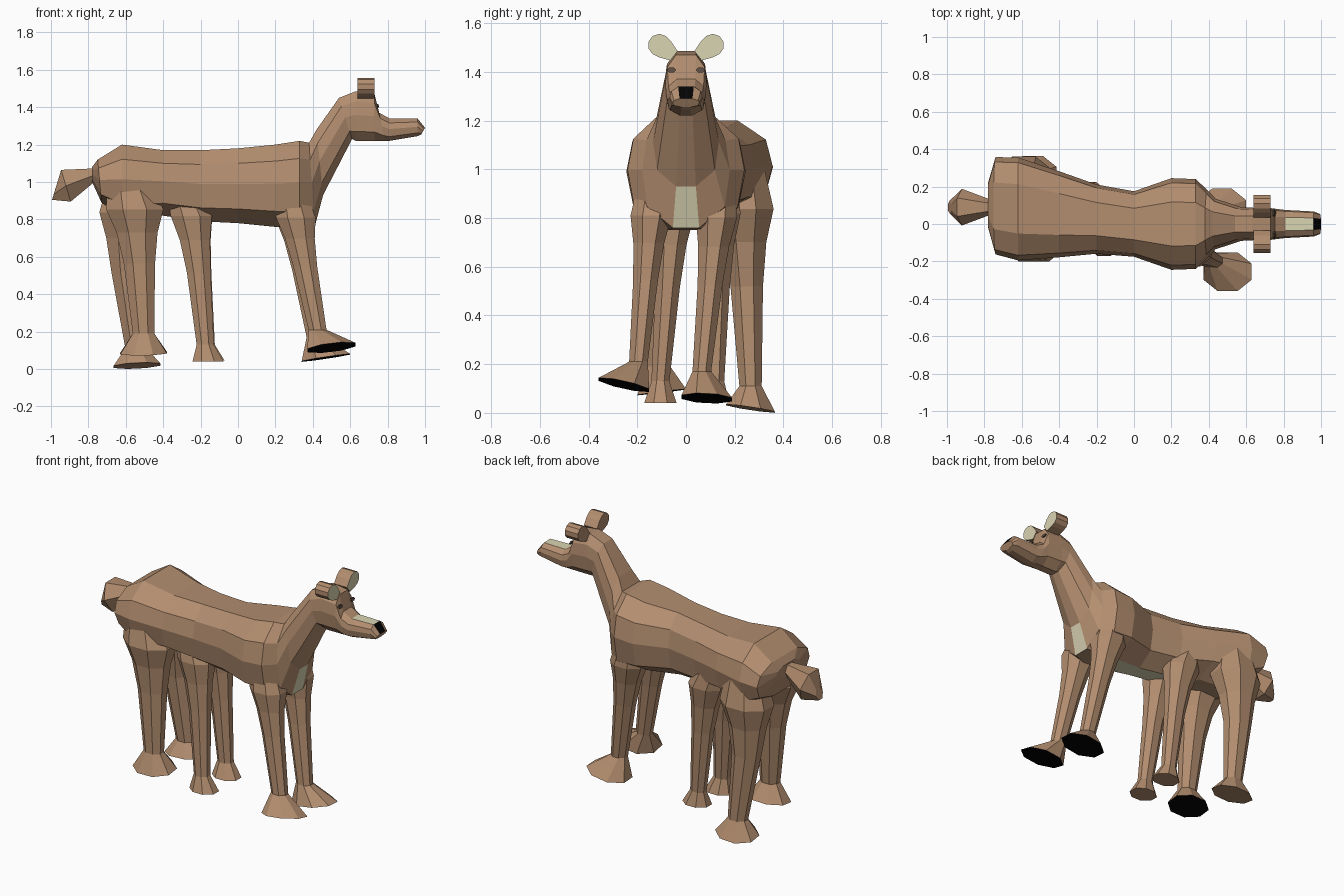
import bpy, bmesh, math
from mathutils import Vector

cube = bpy.data.objects.get("Cube")
if cube:
    bpy.data.objects.remove(cube, do_unlink=True)


def material(name, *rgb):
    m = bpy.data.materials.new(name)
    m.use_nodes = True
    m.diffuse_color = (*rgb, 1)
    m.node_tree.nodes["Principled BSDF"].inputs["Base Color"].default_value = (*rgb, 1)
    return m


FUR, CREAM, BLACK, EYE = range(4)
MATERIALS = [material("brown_fur", .45, .27, .16),
             material("cream", .7, .66, .45),
             material("black", .001, .001, .001),
             material("dark_eye", .1, .07, .055)]


def loft(name, rings, start=FUR, end=FUR, paint=lambda band, side: FUR):
    """Skin a list of rings, cap both ends, colour side faces by paint(band, side)."""
    bm = bmesh.new()
    rows = [[bm.verts.new(point) for point in ring] for ring in rings]
    count = len(rows[0])
    for band, (low, high) in enumerate(zip(rows, rows[1:])):
        for side in range(count):
            after = (side + 1) % count
            face = bm.faces.new((low[side], low[after], high[after], high[side]))
            face.material_index = paint(band, side)
    bm.faces.new(rows[0]).material_index = start
    bm.faces.new(rows[-1]).material_index = end
    bmesh.ops.recalc_face_normals(bm, faces=bm.faces)
    mesh = bpy.data.meshes.new(name)
    bm.to_mesh(mesh)
    bm.free()
    for m in MATERIALS:
        mesh.materials.append(m)
    bpy.context.collection.objects.link(bpy.data.objects.new(name, mesh))


def ellipse(count, width, height, turn=0):
    angles = [math.tau * (i + turn) / count for i in range(count)]
    return [(width * math.cos(a), height * math.sin(a)) for a in angles]


# Body, neck and head: one faceted cross-section swept from rump to nose
half = [(.48, 1), (.9, .6), (1, .05), (.88, -.62), (.3, -1)]
section = half + [(-y, z) for y, z in reversed(half)]
BOTTOM, TOP = 4, 9


def body_ring(x, top, bottom, width, lean=0):
    """The rump swings sideways; lean pushes the underside forward."""
    swing = max(0, -.13 * x)
    ring = []
    for y, z in section:
        low = (1 - z) / 2
        ring.append((x + lean * low, swing + y * width, top + (bottom - top) * low))
    return ring


torso = [(-.78, 1.08, 1, .12), (-.75, 1.12, .89, .26, .02), (-.62, 1.2, .81, .275),
         (-.4, 1.17, .82, .23), (-.2, 1.17, .79, .185), (0, 1.18, .78, .175),
         (.2, 1.2, .76, .245), (.33, 1.22, .75, .24)]
neck = [(.38, 1.21, .76, .18, .03), (.42, 1.28, .93, .135, .035),
        (.54, 1.45, 1.23, .09, .07)]
head = [(.63, 1.485, 1.22, .087), (.73, 1.47, 1.22, .085), (.755, 1.37, 1.22, .08, .03),
        (.81, 1.34, 1.22, .075), (.96, 1.34, 1.245, .067), (1, 1.29, 1.255, .055, -.02)]
stations = torso + neck + head
BELLY, CHEST = (3, 4, 5), len(torso)
NOSE = len(stations) - 2


def body_paint(band, side):
    if side == BOTTOM and (band in BELLY or band == CHEST):
        return CREAM
    if side == TOP and band == NOSE - 1:
        return CREAM
    return BLACK if side == TOP and band == NOSE else FUR


loft("body_neck_and_head", [body_ring(*s) for s in stations], paint=body_paint)


# Legs: tapering octagons from hip to ankle, then a flared foot with a tilted sole
TAPER = [(0, .5), (.2, .92), (.35, .5), (.55, .25), (1, 0)]
FLATNESS = .8


def leg(name, hip, ankle, sole, widths, bend=1, hock=0, tilt=(0, 0), colour=BLACK):
    hip, ankle, sole = Vector(hip), Vector(ankle), Vector(sole)
    thigh, shin, foot = widths
    rings = []
    for t, thickness in TAPER:
        centre = hip.lerp(ankle, t)
        centre.x = hip.x + (ankle.x - hip.x) * t ** bend + hock * math.sin(math.pi * t)
        r = shin + (thigh - shin) * thickness
        rings.append([centre + Vector((u, v, 0))
                      for u, v in ellipse(8, r, r * FLATNESS, .5)])
    rings.append([sole + Vector((u, v, u * tilt[0] + v * tilt[1]))
                  for u, v in ellipse(8, foot, foot * FLATNESS, .5)])
    loft(name, rings, end=colour)


front = dict(widths=(.12, .052, .14))
leg("front_right_leg", (.28, -.13, .96), (.425, -.195, .21), (.5, -.255, .115),
    tilt=(.12, -.22), **front)
leg("front_left_leg", (.28, .14, .96), (.415, .065, .17), (.47, .085, .06),
    tilt=(.15, -.05), **front)

middle = dict(widths=(.125, .05, .09), bend=.5, colour=FUR)
leg("middle_right_leg", (-.31, -.04, .99), (-.175, -.105, .13), (-.16, -.105, .04), **middle)
leg("middle_left_leg", (-.31, .14, .99), (-.17, .12, .13), (-.155, .11, .045), **middle)

rear = dict(widths=(.175, .062, .135), bend=.5)
leg("rear_right_leg", (-.59, -.07, 1.02), (-.505, -.11, .19), (-.505, -.1, .085),
    tilt=(.02, .12), **rear)
leg("rear_left_leg", (-.58, .23, 1.02), (-.545, .265, .11), (-.54, .265, .018),
    hock=-.04, tilt=(.05, -.15), colour=FUR, **rear)


# Tail: a blunt hexagonal bud that droops backwards
def tail_ring(x, z, radius, lean):
    return [(x - lean * v, .09 + u, z + v) for u, v in ellipse(6, radius, radius)]


loft("tail", [tail_ring(-.76, 1.04, .038, 0), tail_ring(-.92, .98, .098, .3),
              tail_ring(-.985, .935, .035, -.3)])

# Ears: round plates whose rim stretches into a stem toward the crown
STEM = math.radians(215)
ear = []
for u, v in ellipse(10, 1, 1, .5):
    toward = max(0, u * math.cos(STEM) + v * math.sin(STEM))
    r = .046 + .04 * toward ** 4
    ear.append((.11 + r * u, 1.51 + r * v))

# Eyes: thin plates set on the brow slope
eye = [(.06 + u, v) for u, v in ellipse(6, .02, .011)]

for mirror, word in ((1, "left"), (-1, "right")):
    loft(word + "_ear", [[(x, mirror * y, z) for y, z in ear] for x in (.64, .73)],
         end=CREAM)
    loft(word + "_eye", [[(x - v / 4, mirror * y, 1.408 + v) for y, v in eye]
                         for x in (.745, .753)],
         start=EYE, end=EYE, paint=lambda band, side: EYE)
